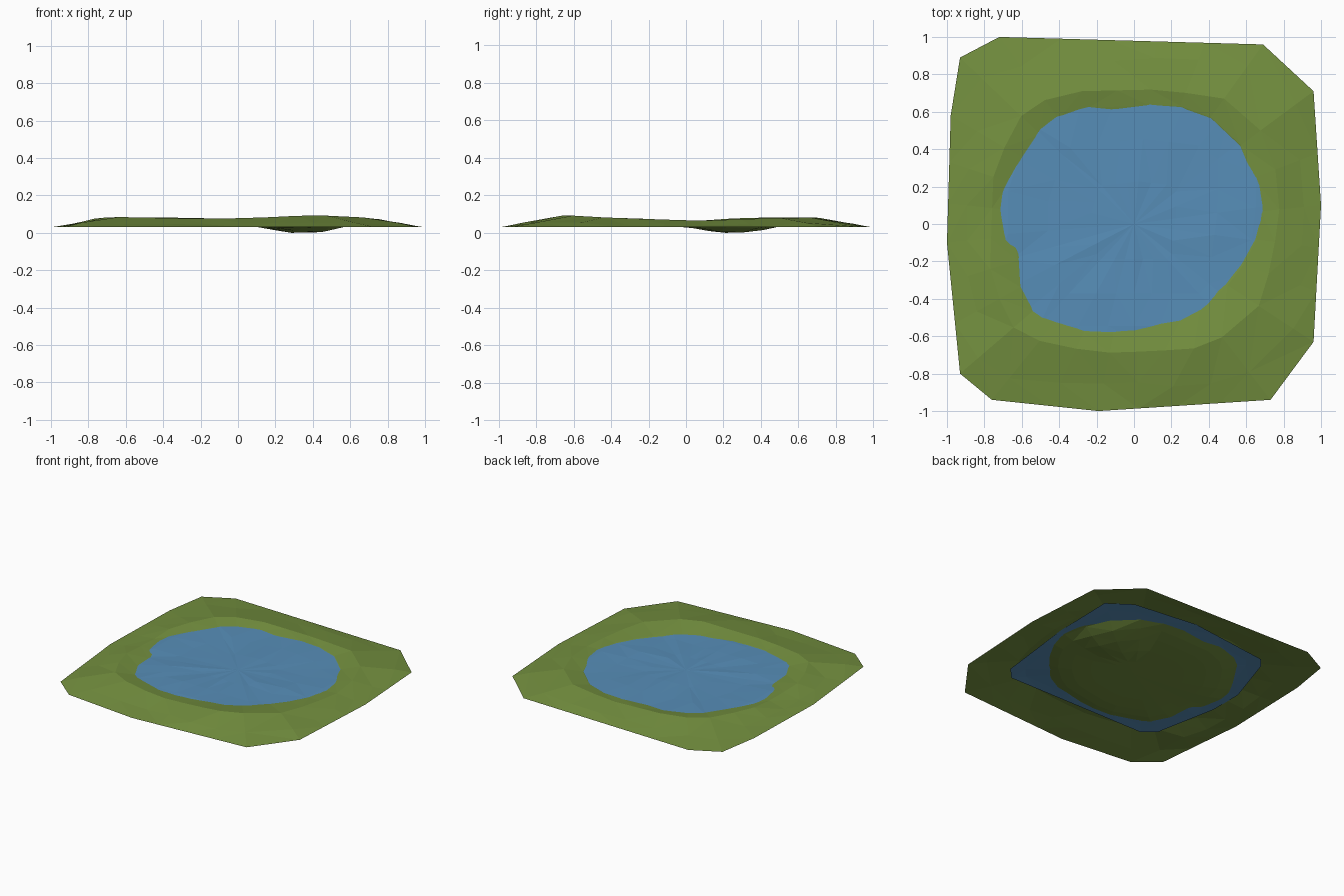
import bpy, bmesh, math, random
from mathutils import Vector

if "Cube" in bpy.data.objects:
    bpy.data.objects.remove(bpy.data.objects["Cube"])

random.seed(4)


def material(name, rgb):
    m = bpy.data.materials.new(name)
    m.diffuse_color = (*rgb, 1)
    m.use_nodes = True
    m.node_tree.nodes["Principled BSDF"].inputs["Base Color"].default_value = m.diffuse_color
    return m


GRASS = material("grass green", (0.175, 0.28, 0.05))
WATER = material("water blue", (0.095, 0.27, 0.48))

# Outlines, counter-clockwise from the right side: x, y, z
RIM = [(1, .1, .03), (.96, .71, .03), (.69, .96, .03), (-.72, 1, .03),
       (-.93, .89, .03), (-.98, .58, .03), (-1, -.1, .03), (-.93, -.8, .03),
       (-.76, -.94, .03), (-.19, -1, .03), (.73, -.94, .03), (.96, -.63, .03)]
RIDGE = [(.78, .1, .064), (.74, .42, .078), (.55, .66, .083), (.15, .72, .07),
         (-.28, .71, .08), (-.57, .64, .083), (-.75, .3, .08), (-.76, .05, .063),
         (-.77, -.3, .078), (-.62, -.6, .085), (-.2, -.69, .074), (.1, -.68, .08),
         (.4, -.66, .095), (.66, -.46, .083), (.74, -.2, .073)]
SHORE = [(x, y, .061) for x, y in [
    (.68, .06), (.61, .36), (.52, .5), (.38, .59), (.22, .64), (-.28, .62),
    (-.42, .55), (-.53, .45), (-.67, .21), (-.7, .07), (-.63, -.1), (-.6, -.4),
    (-.54, -.47), (-.33, -.56), (-.2, -.6), (.24, -.52), (.43, -.41), (.55, -.27), (.65, -.12)]]
SHEET = [(x, y, .059) for x, y in [
    (.74, .1), (.75, .58), (.58, .7), (.08, .76), (-.57, .68), (-.63, .61), (-.765, .2),
    (-.765, -.06), (-.67, -.54), (-.58, -.62), (.58, -.62), (.665, -.53)]]


def ray_hit(outline, a):
    """Point where a ray from the centre at angle a crosses an outline."""
    dx, dy = math.cos(a), math.sin(a)
    for p, q in zip(outline, outline[1:] + outline[:1]):
        sp, sq = dx * p[1] - dy * p[0], dx * q[1] - dy * q[0]
        if sp <= 0 < sq:
            return Vector(p).lerp(Vector(q), sp / (sp - sq))


def ring_angles(outline):
    """Angles of the outline corners, with long gaps split up."""
    base = sorted(math.atan2(p[1], p[0]) for p in outline)
    out = []
    for a, b in zip(base, base[1:] + [base[0] + math.tau]):
        n = max(1, round((b - a) / .24))
        out += [a + (b - a) * i / n + 1e-5 for i in range(n)]
    return out


def sheet(name, rings, centre, mat):
    """Flat-shaded surface from concentric rings closed by a centre point."""
    bm = bmesh.new()
    loops = [[bm.verts.new(p) for p in r] for r in rings]
    mid = bm.verts.new(centre)
    n = len(loops[0])
    for i in range(n):
        j = (i + 1) % n
        for o, k in zip(loops, loops[1:]):
            bm.faces.new((o[i], o[j], k[j], k[i]))
        bm.faces.new((loops[-1][i], loops[-1][j], mid))
    bmesh.ops.triangulate(bm, faces=bm.faces[:])
    me = bpy.data.meshes.new(name)
    bm.to_mesh(me)
    bm.free()
    me.materials.append(mat)
    ob = bpy.data.objects.new(name, me)
    bpy.context.collection.objects.link(ob)


def bed_height(x, y, z):
    """Lake bed with one deep hollow near the back right."""
    d = math.hypot(x - .38, y - .27)
    return z - .034 * max(0, min(1, 1.6 - d / .17))


# Grassy bank and lake bed
angles = ring_angles(RIM)
rim = [ray_hit(RIM, a) for a in angles]
ridge = [ray_hit(RIDGE, a) for a in angles]
shore = [ray_hit(SHORE, a) for a in angles]
toe = []
for r, o in zip(ridge, rim):
    p = r.lerp(o, random.uniform(.5, .68))
    p.z = .03 + (r.z - .03) * random.uniform(.3, .5)
    toe.append(p)
rings = [rim, toe, ridge, shore]
for f, z in ((.88, .046), (.72, .036), (.5, .032), (.25, .031)):
    ring = []
    for s in shore:
        x, y = s.x * f, s.y * f
        ring.append(Vector((x, y, max(0, bed_height(x, y, z)))))
    rings.append(ring)
lowest = min(p.z for r in rings for p in r)
for p in rings[5] + rings[6]:
    if p.z == lowest:
        p.z = 0
sheet("grass_bank", rings, (0, 0, .03), GRASS)

# Gently rippled water sheet, tucked under the bank
angles = ring_angles(SHEET)
edge = [ray_hit(SHEET, a) for a in angles]
rings = [edge]
for f in (.88, .6, .3):
    rings.append([Vector((p.x * f, p.y * f, .061 + random.uniform(-.003, .004))) for p in edge])
sheet("lake_water", rings, (0, 0, .062), WATER)
